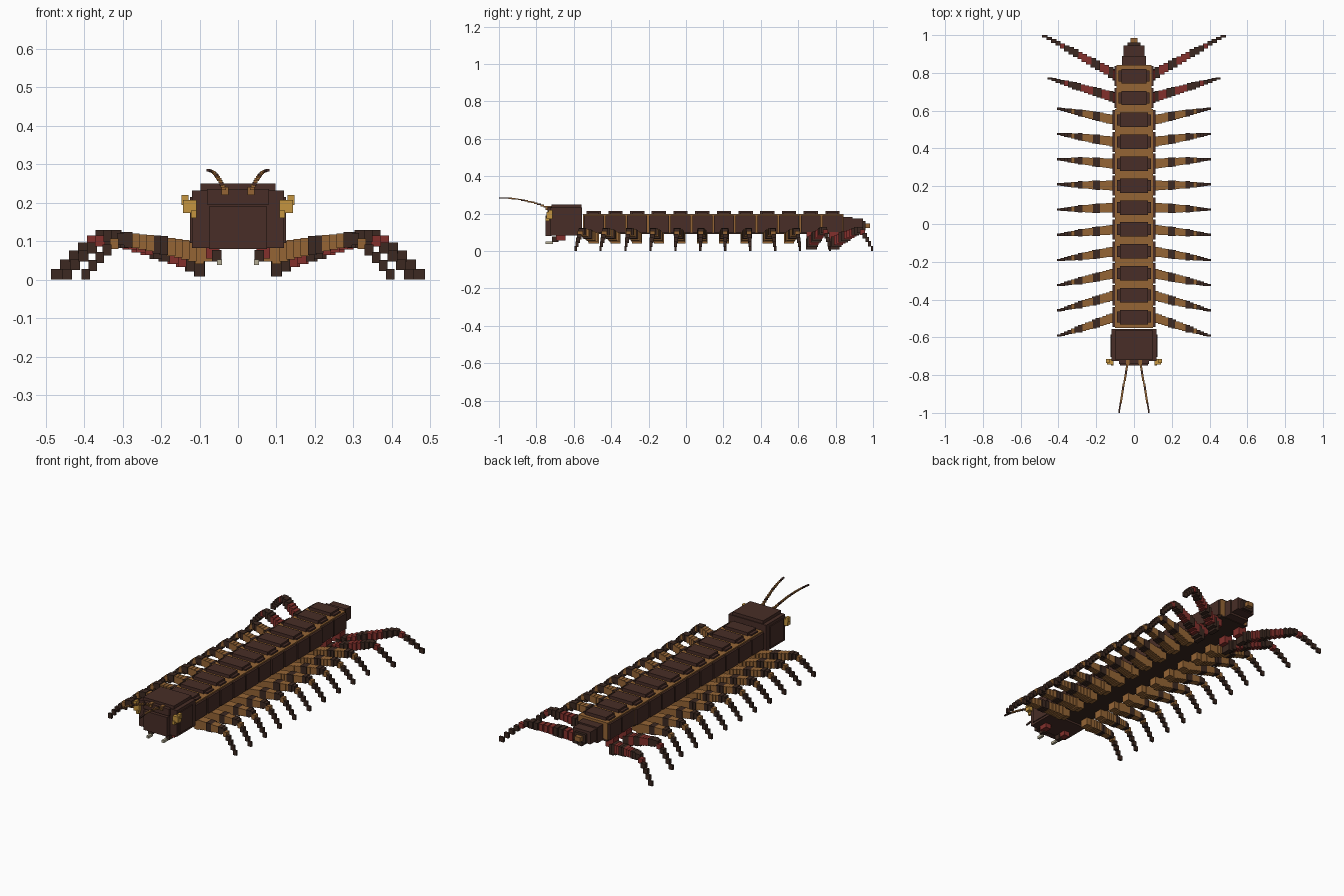
import bpy
import bmesh
from mathutils import Matrix, Vector

cube = bpy.data.objects.get("Cube")
if cube:
    bpy.data.objects.remove(cube, do_unlink=True)


def material(name, red, green, blue):
    colour = (red, green, blue, 1)
    mat = bpy.data.materials.new(name)
    mat.use_nodes = True
    mat.diffuse_color = colour
    shader = mat.node_tree.nodes["Principled BSDF"]
    shader.inputs["Base Color"].default_value = colour
    return mat


BROWN = material("dark brown", 0.065, 0.027, 0.02)
JOINT = material("blackish brown", 0.045, 0.022, 0.015)
TAN = material("orange brown", 0.3, 0.13, 0.036)
RED = material("deep red", 0.23, 0.03, 0.025)
GOLD = material("gold", 0.56, 0.3, 0.05)
BONE = material("pale bone", 0.46, 0.42, 0.3)


def part(name, boxes, mirror=False):
    """Build one object from (centre, size, material) boxes."""
    bm = bmesh.new()
    materials = []
    sides = (1, -1) if mirror else (1,)
    for centre, size, mat in boxes:
        if mat not in materials:
            materials.append(mat)
        for side in sides:
            flip = Matrix.Diagonal((side, 1, 1))
            place = Matrix.Translation(flip @ Vector(centre))
            scale = Matrix.Diagonal(size).to_4x4()
            made = bmesh.ops.create_cube(bm, size=1, matrix=place @ scale)
            for face in {face for vert in made["verts"] for face in vert.link_faces}:
                face.material_index = materials.index(mat)
    mesh = bpy.data.meshes.new(name)
    bm.to_mesh(mesh)
    bm.free()
    for mat in materials:
        mesh.materials.append(mat)
    obj = bpy.data.objects.new(name, mesh)
    bpy.context.collection.objects.link(obj)


def mix(start, end, t):
    return start + (end - start) * t


# Body segments: side shell, recessed tan membrane, belly, raised back plates
SEGMENTS = 12
PITCH = 0.116
FIRST = -0.493
for index in range(SEGMENTS):
    y = FIRST + index * PITCH
    hind = index >= SEGMENTS - 2
    width = 0.205 if hind else 0.225
    shell = ((0, y, 0.145), (width, PITCH * 0.92, 0.09), BROWN)
    membrane = ((0, y, 0.148), (width * 0.9, PITCH, 0.098), TAN)
    belly = ((0, y, 0.097), (width * 0.85, PITCH, 0.014), JOINT)
    back_plate = ((0, y, 0.195), (width * 0.65, PITCH * 0.66, 0.04), BROWN)
    back_skirt = ((0, y, 0.19), (width * 0.8, PITCH * 0.5, 0.03), BROWN)
    part(f"body_segment_{index + 1}", [shell, membrane, belly, back_plate, back_skirt])

# Tail
tail_base = ((0, 0.855, 0.138), (0.125, 0.07, 0.09), BROWN)
tail_middle = ((0, 0.91, 0.14), (0.11, 0.07, 0.07), BROWN)
tail_end = ((0, 0.945, 0.135), (0.07, 0.03, 0.05), JOINT)
tail_tip = ((0, 0.967, 0.135), (0.036, 0.035, 0.026), TAN)
part("tail", [tail_base, tail_middle, tail_end, tail_tip])

# Head with cheeks, crown, face panel and brow
skull = ((0, -0.64, 0.157), (0.24, 0.17, 0.15), BROWN)
cheeks = ((0, -0.645, 0.155), (0.25, 0.12, 0.12), BROWN)
crown = ((0, -0.64, 0.22), (0.195, 0.16, 0.06), BROWN)
face_panel = ((0, -0.735, 0.135), (0.15, 0.03, 0.11), BROWN)
brow = ((0, -0.725, 0.215), (0.16, 0.03, 0.04), BROWN)
part("head", [skull, cheeks, crown, face_panel, brow])

# Eyes
eye_middle = ((0.125, -0.73, 0.19), (0.035, 0.03, 0.035), GOLD)
eye_outer = ((0.138, -0.725, 0.207), (0.018, 0.02, 0.026), GOLD)
eye_inner = ((0.115, -0.74, 0.17), (0.014, 0.02, 0.02), GOLD)
part("eyes", [eye_middle, eye_outer, eye_inner], mirror=True)

# Fangs under the head
fang_root = ((0.065, -0.67, 0.075), (0.035, 0.05, 0.04), RED)
fang_joint = ((0.055, -0.7, 0.062), (0.025, 0.035, 0.03), JOINT)
fang_point = ((0.048, -0.73, 0.045), (0.014, 0.04, 0.014), BONE)
part("fangs", [fang_root, fang_joint, fang_point], mirror=True)

# Antennae: thin stepped blocks that rise and level off forwards
ANTENNA_STEPS = 16
antenna = [((0.034, -0.735, 0.23), (0.018, 0.03, 0.02), TAN)]
for step in range(ANTENNA_STEPS):
    t = step / (ANTENNA_STEPS - 1)
    rise = 1 - (1 - t) ** 2
    centre = (mix(0.034, 0.078, t), mix(-0.735, -0.99, t), mix(0.23, 0.284, rise))
    thickness = mix(0.012, 0.008, t)
    dark = step % 5 == 3 or t > 0.9
    size = (thickness, 0.02, thickness * 0.8)
    antenna.append((centre, size, BROWN if dark else TAN))
part("antennae", antenna, mirror=True)

# Legs: each letter is one block from hip to claw, d for a dark joint
WALKING_BANDS = "cccccddcccddcdddd"
HIND_BANDS = "ddccddcccdddcdddd"
HIP_X = 0.1
KNEE = 0.68


def leg_pair(name, bands, colour, hip_y, hip_z, knee_z, tip_x, tip_y):
    step_x = (tip_x - HIP_X) / len(bands)
    boxes = [((0.085, hip_y, 0.075), (0.05, 0.05, 0.055), colour)]
    for step, band in enumerate(bands):
        t = step / (len(bands) - 1)
        if t < KNEE:
            # Thick thigh climbs to the knee
            climb = t / KNEE
            z = mix(hip_z, knee_z, climb ** 0.8)
            thickness = mix(0.054, 0.034, climb)
        else:
            # Claw curves down to the ground and narrows
            fall = (t - KNEE) / (1 - KNEE)
            z = mix(knee_z, 0.014, fall ** 1.3)
            thickness = mix(0.032, 0.012, fall)
        if band == "d" and t < KNEE:
            thickness *= 1.1
        centre = (mix(HIP_X, tip_x - step_x / 2, t), mix(hip_y, tip_y, t), z)
        size = (step_x * 1.25, thickness, max(thickness, 0.028))
        boxes.append((centre, size, JOINT if band == "d" else colour))
    part(name, boxes, mirror=True)


for index in range(SEGMENTS - 2):
    hip_y = FIRST + index * PITCH
    tip_y = mix(-0.59, 0.61, index / (SEGMENTS - 3))
    leg_pair(f"walking_legs_{index + 1}", WALKING_BANDS, TAN,
             hip_y, 0.068, 0.106, 0.405, tip_y)

# The two rear pairs are longer, red and swept back
leg_pair("hind_legs_front", HIND_BANDS, RED, 0.67, 0.038, 0.114, 0.455, 0.77)
leg_pair("hind_legs_rear", HIND_BANDS, RED, 0.79, 0.038, 0.114, 0.483, 0.994)
